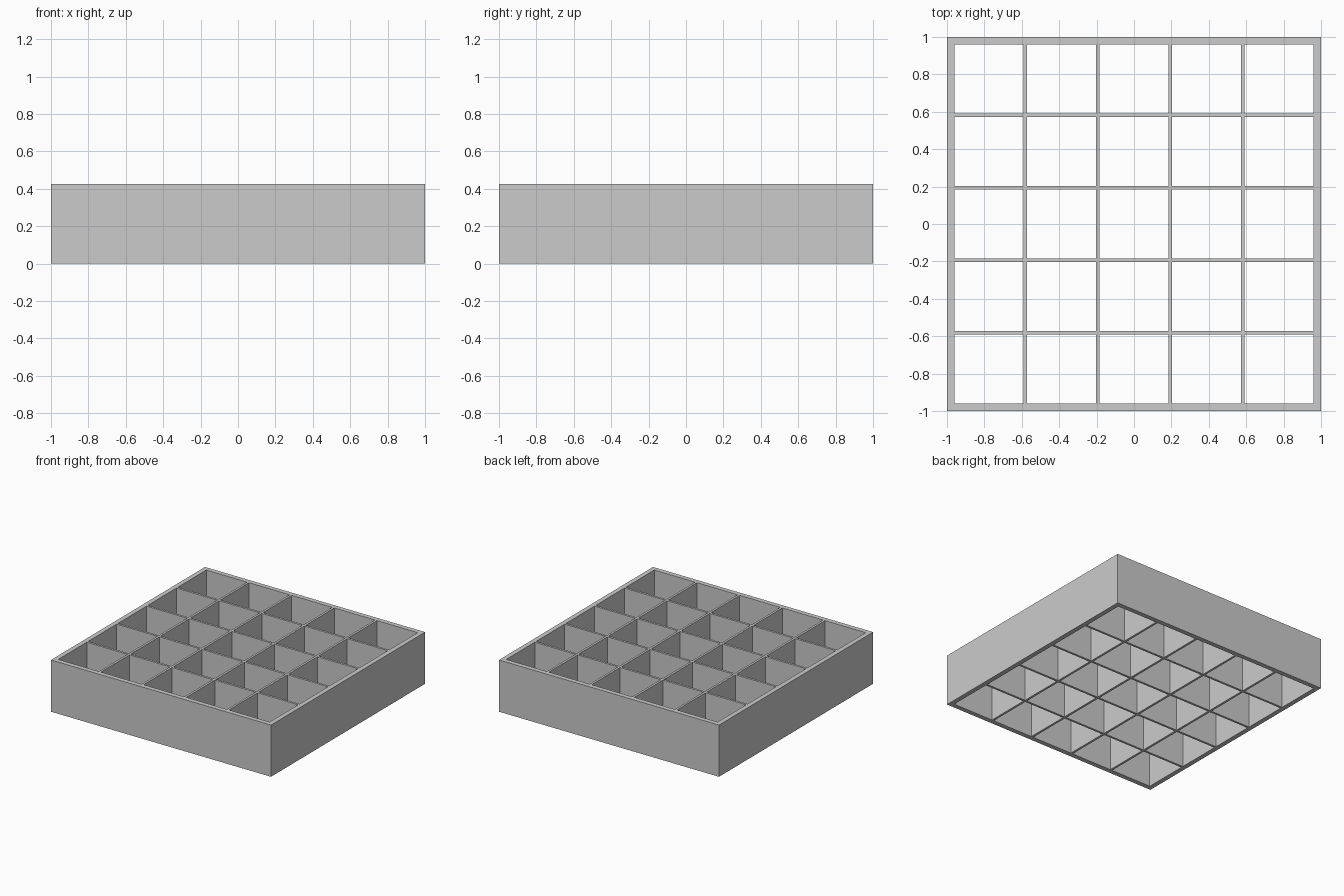
import bpy, bmesh, math

if "Cube" in bpy.data.objects:
    bpy.data.objects.remove(bpy.data.objects["Cube"])

HEIGHT = 0.425
OUTER, INNER = 1.0, 0.961      # frame half sizes
CELLS, THICK = 5, 0.018        # compartments per side, divider thickness


def lattice(name, cuts, solid):
    """Extrude the solid squares of a plan grid into one clean body."""
    bm = bmesh.new()
    verts = {}

    def vert(i, j):
        if (i, j) not in verts:
            verts[i, j] = bm.verts.new((cuts[i], cuts[j], 0))
        return verts[i, j]

    n = len(cuts) - 1
    for i in range(n):
        for j in range(n):
            if solid(i, j):
                bm.faces.new((vert(i, j), vert(i + 1, j),
                              vert(i + 1, j + 1), vert(i, j + 1)))
    base = bm.faces[:]
    new = bmesh.ops.extrude_face_region(bm, geom=base, use_keep_orig=True)["geom"]
    bmesh.ops.translate(bm, vec=(0, 0, HEIGHT),
                        verts=[g for g in new if isinstance(g, bmesh.types.BMVert)])
    bmesh.ops.recalc_face_normals(bm, faces=bm.faces[:])
    mesh = bpy.data.meshes.new(name)
    bm.to_mesh(mesh)
    bm.free()
    obj = bpy.data.objects.new(name, mesh)
    bpy.context.collection.objects.link(obj)
    return obj


# Outer frame: thick square wall, open above and below
lattice("outer_frame", [-OUTER, -INNER, INNER, OUTER],
        lambda i, j: not (i == 1 and j == 1))

# Crossing dividers: thin full-height walls making 5 x 5 compartments
cell = (2 * INNER - (CELLS - 1) * THICK) / CELLS
cuts = [-INNER]
for k in range(CELLS):
    cuts.append(cuts[-1] + cell)
    if k < CELLS - 1:
        cuts.append(cuts[-1] + THICK)
lattice("divider_grid", cuts, lambda i, j: i % 2 == 1 or j % 2 == 1)
